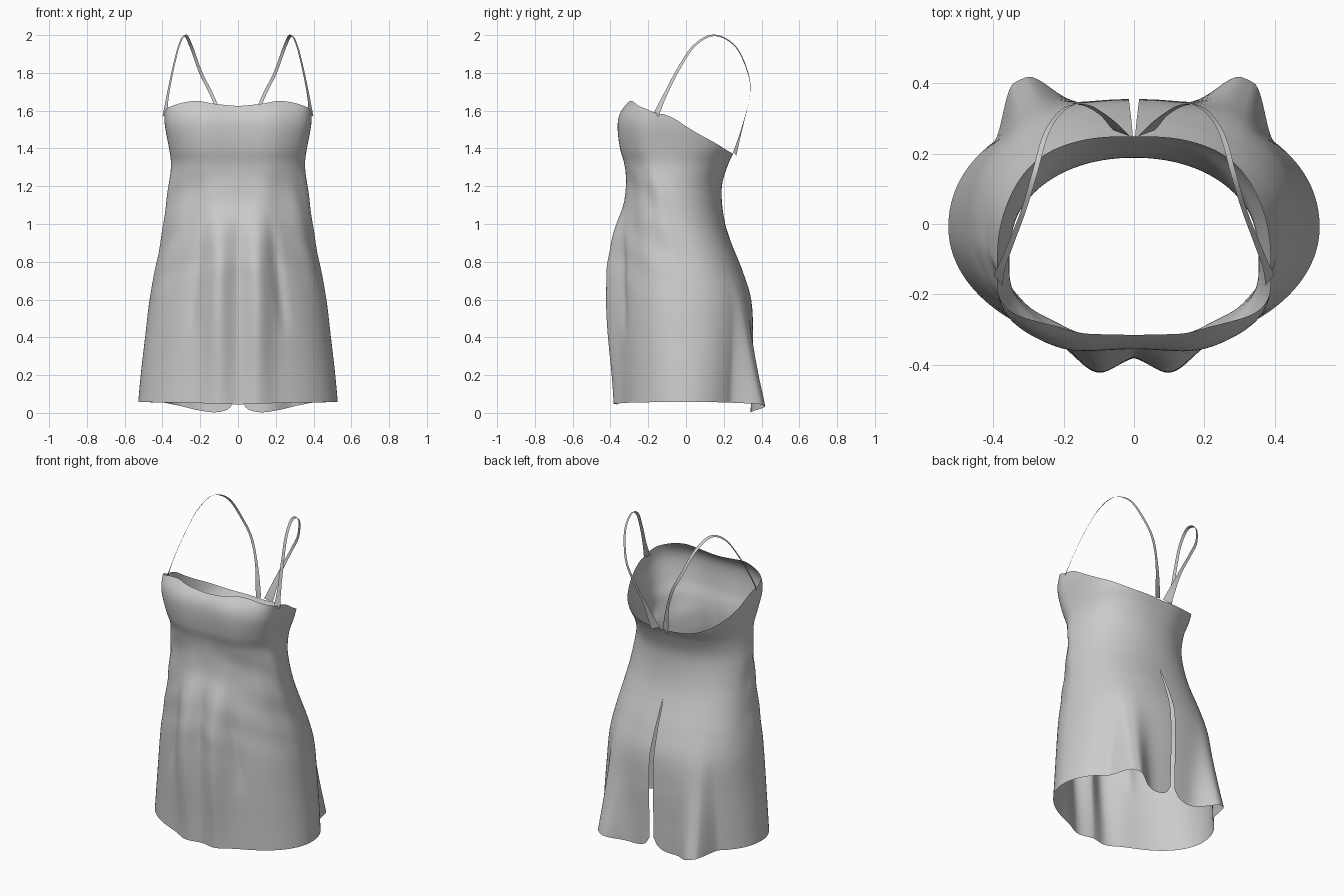
import bpy, bmesh, math
from mathutils import Vector

if "Cube" in bpy.data.objects:
    bpy.data.objects.remove(bpy.data.objects["Cube"])


def curve(table, t):
    """Smooth interpolation through rows (t, value, value...), ascending t."""
    t = min(max(t, table[0][0]), table[-1][0])
    i = 0
    while i < len(table) - 2 and t > table[i + 1][0]:
        i += 1
    a, b = table[i], table[i + 1]
    p, q = table[max(i - 1, 0)], table[min(i + 2, len(table) - 1)]
    h = b[0] - a[0]
    u = (t - a[0]) / h
    out = []
    for k in range(1, len(a)):
        m0 = (b[k] - p[k]) / (b[0] - p[0]) * h
        m1 = (q[k] - a[k]) / (q[0] - a[0]) * h
        out.append((2*u**3 - 3*u*u + 1) * a[k] + (u**3 - 2*u*u + u) * m0
                   + (3*u*u - 2*u**3) * b[k] + (u**3 - u*u) * m1)
    return out


def gauss(x, c, s):
    return math.exp(-((x - c) / s) ** 2)


def step(a, b, x):
    u = min(max((x - a) / (b - a), 0), 1)
    return u * u * (3 - 2 * u)


# z, half width, front y, back y, y of widest point, back and front squareness
BODY = [
    (0.00, .533, -.358, .345, -.01, 2.1, 2.0),
    (0.20, .515, -.363, .350, -.01, 2.15, 2.0),
    (0.40, .492, -.370, .355, -.02, 2.25, 2.0),
    (0.60, .468, -.373, .345, -.03, 2.35, 2.0),
    (0.75, .440, -.370, .300, -.04, 2.35, 2.0),
    (0.90, .410, -.360, .240, -.06, 2.3, 2.0),
    (1.00, .395, -.345, .208, -.08, 2.2, 2.0),
    (1.12, .380, -.322, .190, -.10, 2.1, 2.0),
    (1.22, .366, -.315, .193, -.12, 2.15, 2.05),
    (1.32, .355, -.325, .225, -.13, 2.4, 2.25),
    (1.40, .365, -.345, .260, -.14, 2.7, 2.5),
    (1.52, .387, -.355, .275, -.15, 2.8, 2.7),
    (1.59, .390, -.340, .275, -.15, 2.8, 2.7),
    (1.66, .385, -.285, .275, -.15, 2.8, 2.7),
]
# degrees from the front, height of the edge
NECKLINE = [(0, 1.625), (14, 1.638), (28, 1.652), (55, 1.63), (90, 1.585),
            (105, 1.51), (120, 1.455), (150, 1.39), (180, 1.37)]
HEM = [(0, .045), (40, .055), (130, .055), (146, .04), (158, .015),
       (167, .003), (173, .01), (177, .03), (180, .075)]
# z, depth of the back corner fold
FLARE = [(0, .13), (.05, .122), (.2, .085), (.4, .04), (.6, .01), (.75, 0)]
SLIT_TOP = 0.93


def body_point(deg, v):
    """deg runs -180..180 with 0 at the front, v runs neckline to hem."""
    side, s = (1 if deg >= 0 else -1), abs(deg)
    top, low = curve(NECKLINE, s)[0], curve(HEM, s)[0]
    z = top + (low - top) * v
    w, yf, yb, yc, nb, nf = curve(BODY, z)
    r = math.radians(s)
    sn, cs = max(math.sin(r), 0), math.cos(r)
    if s < 1e-6 or s > 180 - 1e-6:
        sn = 0
    front = cs > 0
    n, y_end = (nf, yf) if front else (nb, yb)
    x, y = w * sn ** (2 / n), yc + (y_end - yc) * abs(cs) ** (2 / n)
    # paired front folds with a groove between them
    skirt = step(1.3, .75, z)
    y -= skirt * (.03 + .028 * step(.0, .6, z)) * gauss(x, .105, .075) * front
    # slanting front creases
    crease = step(1.1, .8, z) * step(.35, .6, z) * front
    y += .014 * crease * gauss(x, .20 + .13 * (.8 - z), .03)
    # gathered cloth below the bust
    ripple = step(.55, .85, z) * step(1.38, 1.15, z) * step(115, 75, s)
    bump = .004 * ripple * math.sin(s * .16 + z * 17) * math.sin(z * 11 - s * .07)
    x += bump * sn
    y -= bump * cs
    # fullness of the bust and the cloth hanging from it
    y -= .014 * step(1.1, 1.3, z) * gauss(x, .18, .10) * front
    # flared fold at each back corner of the skirt, steep on the outer side
    shape = step(132, 143, s) * (gauss(s, 147, 11.5) if s > 147 else 1)
    depth = curve(FLARE, z)[0]
    y += depth * shape
    x += .12 * depth * shape
    # back slit
    if z < SLIT_TOP and cs < 0:
        gap = .011 * step(SLIT_TOP, .55, z) + .003 * step(SLIT_TOP, .85, z)
        x += gap * math.exp(-x / .06)
    return (side * x, y, z)


def finish(name, bm, merge=True):
    if merge:
        bmesh.ops.remove_doubles(bm, verts=bm.verts, dist=1e-5)
    for f in bm.faces:
        f.smooth = True
    me = bpy.data.meshes.new(name)
    bm.to_mesh(me)
    bm.free()
    ob = bpy.data.objects.new(name, me)
    bpy.context.collection.objects.link(ob)
    return ob


def grid_faces(bm, rows):
    for r0, r1 in zip(rows, rows[1:]):
        for i in range(len(r0) - 1):
            bm.faces.new((r0[i], r1[i], r1[i + 1], r0[i + 1]))


# Dress body: one open sheet, joined at the back above the slit
bm = bmesh.new()
COLS, ROWS = 240, 90
rows = [[bm.verts.new(body_point(-180 + 360 * i / COLS, j / ROWS))
         for i in range(COLS + 1)] for j in range(ROWS + 1)]
grid_faces(bm, rows)
finish("dress_body", bm)

# Shoulder straps: thin ribbons from the side of the bust to the centre back
# t, x, y, z, ribbon width
STRAP = [
    (0, .387, -.160, 1.575, .040),
    (1, .372, -.112, 1.68, .024),
    (2, .344, -.040, 1.82, .019),
    (3, .312, .045, 1.945, .017),
    (4, .281, .150, 1.999, .017),
    (5, .248, .262, 1.940, .017),
    (6, .197, .328, 1.80, .017),
    (7, .142, .339, 1.69, .018),
    (8, .085, .308, 1.55, .022),
    (9, .035, .258, 1.37, .055),
]


def strap(name, side):
    bm = bmesh.new()
    pts = []
    n = 54
    for i in range(n + 1):
        t = 9 * i / n
        x, y, z, w = curve(STRAP, t)
        p = Vector((x, y, z))
        tan = Vector(curve(STRAP, t + .05)[:3]) - Vector(curve(STRAP, t - .05)[:3])
        out = p - Vector((.10, .08, min(1.65, z)))
        across = tan.cross(out).normalized() * w / 2
        row = []
        for k in (-1, 1):
            q = p + across * k
            row.append(bm.verts.new((q.x * side, q.y, q.z)))
        pts.append(row if side > 0 else row[::-1])
    grid_faces(bm, pts)
    bmesh.ops.recalc_face_normals(bm, faces=bm.faces)
    finish(name, bm, False)


strap("strap_right", 1)
strap("strap_left", -1)
